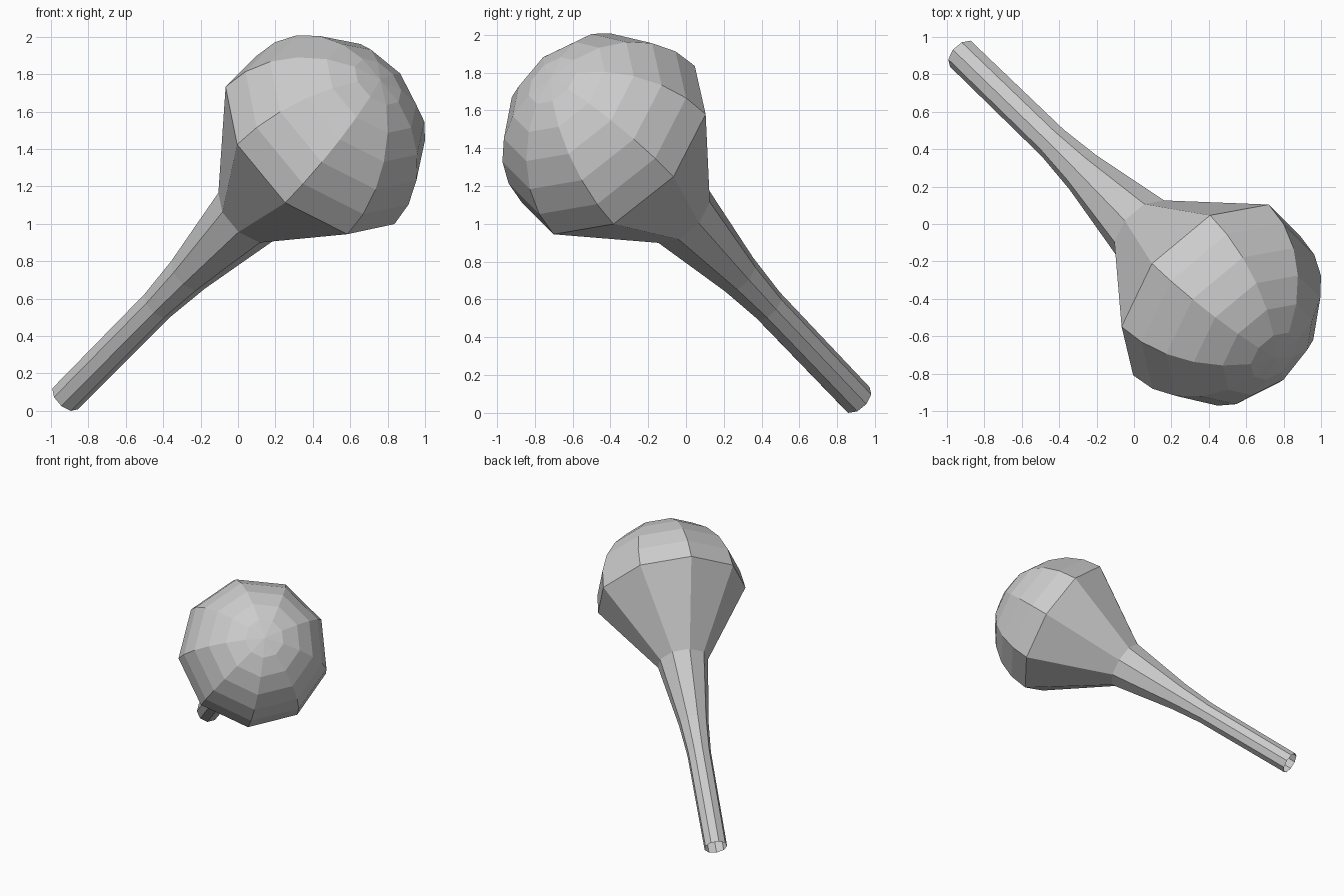
import bpy, bmesh, math
from mathutils import Vector, Matrix

if "Cube" in bpy.data.objects:
    bpy.data.objects.remove(bpy.data.objects["Cube"])

SIDES = 9
R = 0.597                                  # bulb radius
CENTRE = Vector((0.413, -0.382, 1.419))    # centre of the widest ring
END = Vector((-0.92, 0.906, 0.072))        # centre of the open stem end

# Local frame: z along the stem, x towards one corner of the widest ring
axis = (CENTRE - END).normalized()
corner = Vector((0.307, 0.482, 0.161))
ex = (corner - axis * corner.dot(axis)).normalized()
ey = axis.cross(ex)
frame = Matrix((ex, ey, axis)).transposed().to_4x4()
frame.translation = END

# Profile (radius, distance along axis): stem, flare, then domed head
length = (CENTRE - END).length
profile = [(0.091, 0.0), (0.095, 0.85), (0.119, 1.13), (0.202, 1.68)]
for deg in range(0, 90, 15):
    a = math.radians(deg)
    profile.append((R * math.cos(a), length + R * math.sin(a)))

bm = bmesh.new()
rings = []
for r, h in profile:
    rings.append([bm.verts.new((r * math.cos(2 * math.pi * i / SIDES),
                                r * math.sin(2 * math.pi * i / SIDES), h))
                  for i in range(SIDES)])
for low, high in zip(rings, rings[1:]):
    for i in range(SIDES):
        j = (i + 1) % SIDES
        bm.faces.new((low[i], low[j], high[j], high[i]))

# Close the head at its tip; the stem end stays open
tip = bm.verts.new((0, 0, length + R))
for i in range(SIDES):
    bm.faces.new((rings[-1][i], rings[-1][(i + 1) % SIDES], tip))

bm.transform(frame)
low_z = min(v.co.z for v in bm.verts)
bmesh.ops.translate(bm, verts=bm.verts, vec=(0, 0, -low_z))

mesh = bpy.data.meshes.new("bulb_with_stem")
bm.to_mesh(mesh)
bm.free()
bpy.context.collection.objects.link(bpy.data.objects.new("bulb_with_stem", mesh))
